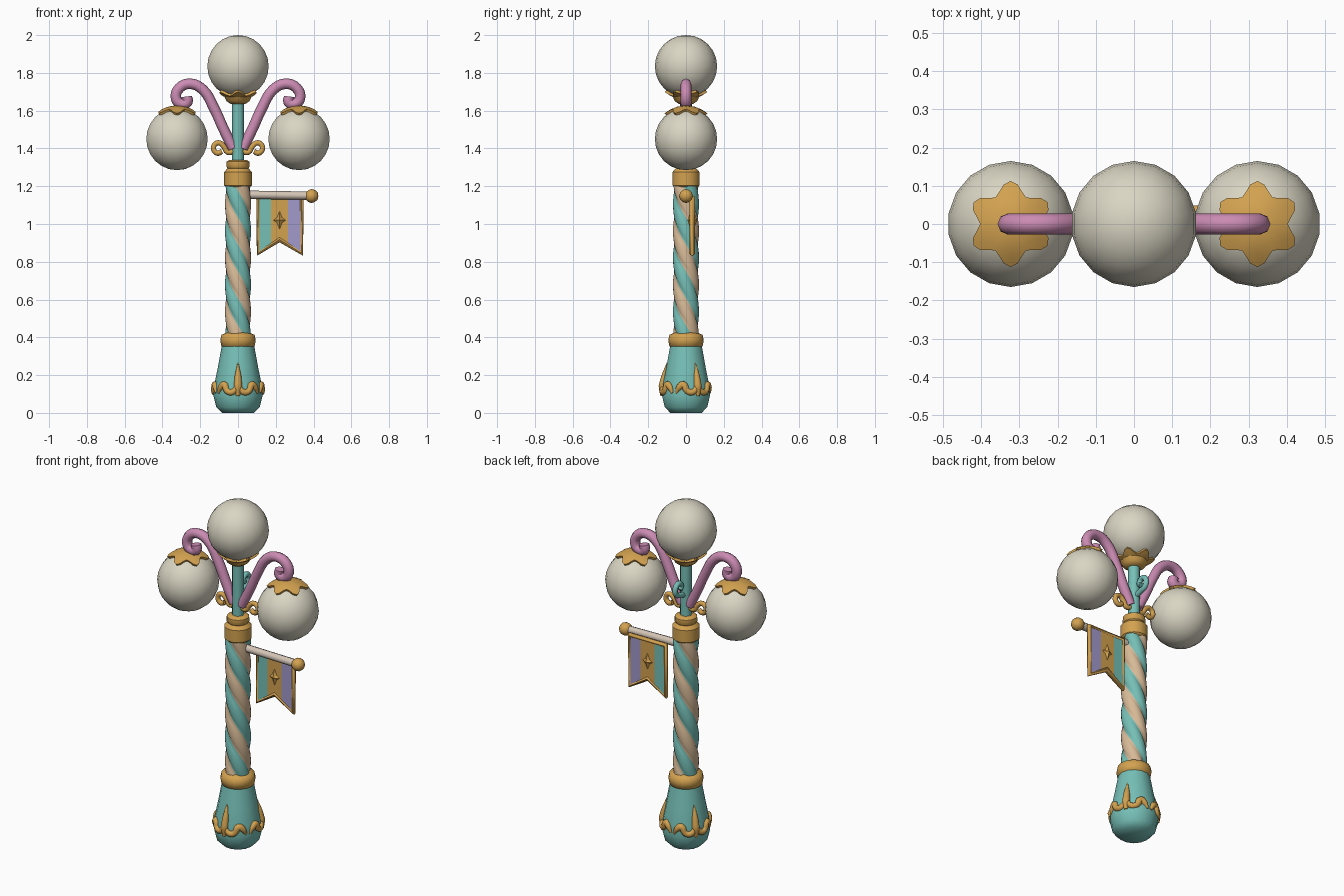
import bpy, bmesh
from math import sin, cos, pi, radians
from mathutils import Vector

if "Cube" in bpy.data.objects:
    bpy.data.objects.remove(bpy.data.objects["Cube"], do_unlink=True)


def material(name, r, g, b):
    m = bpy.data.materials.new(name)
    m.use_nodes = True
    m.diffuse_color = (r, g, b, 1)
    m.node_tree.nodes["Principled BSDF"].inputs["Base Color"].default_value = (r, g, b, 1)
    return m


GLOBE = material("globe cream", 0.70, 0.67, 0.55)
TEAL = material("teal", 0.18, 0.52, 0.47)
GOLD = material("gold", 0.65, 0.36, 0.08)
PINK = material("pink", 0.60, 0.26, 0.45)
TAN = material("tan", 0.68, 0.49, 0.31)
LAVENDER = material("lavender", 0.36, 0.32, 0.60)
POLE = material("pale beige", 0.66, 0.56, 0.47)


def finish(ob, angle=45):
    bpy.ops.object.select_all(action='DESELECT')
    ob.select_set(True)
    bpy.context.view_layer.objects.active = ob
    if ob.type == 'CURVE':
        bpy.ops.object.convert(target='MESH')
    bpy.ops.object.shade_smooth_by_angle(angle=radians(angle))
    return bpy.context.object


def from_bmesh(name, bm, mats, angle=45):
    bmesh.ops.recalc_face_normals(bm, faces=bm.faces)
    me = bpy.data.meshes.new(name)
    bm.to_mesh(me)
    bm.free()
    for m in mats:
        me.materials.append(m)
    ob = bpy.data.objects.new(name, me)
    bpy.context.collection.objects.link(ob)
    return finish(ob, angle)


def loft(bm, rings, caps=True):
    """Skin closed rings of points; returns faces with their column number."""
    rows = [[bm.verts.new(p) for p in ring] for ring in rings]
    n = len(rows[0])
    faces = [(bm.faces.new((a[j], a[(j + 1) % n], b[(j + 1) % n], b[j])), j)
             for a, b in zip(rows, rows[1:]) for j in range(n)]
    if caps:
        bm.faces.new(rows[0])
        bm.faces.new(rows[-1])
    return faces


def turned(name, profile, mat, sides=14, angle=50):
    bm = bmesh.new()
    loft(bm, [[(r * cos(2 * pi * j / sides), r * sin(2 * pi * j / sides), z)
               for j in range(sides)] for r, z in profile])
    return from_bmesh(name, bm, [mat], angle)


def tube(name, points, radius, mat, taper=None, cyclic=False, smooth=True):
    cu = bpy.data.curves.new(name, 'CURVE')
    cu.dimensions = '3D'
    cu.bevel_depth = radius
    cu.bevel_resolution = 2
    cu.resolution_u = 4
    cu.use_fill_caps = True
    sp = cu.splines.new('BEZIER')
    sp.bezier_points.add(len(points) - 1)
    sp.use_cyclic_u = cyclic
    for i, (bp, p) in enumerate(zip(sp.bezier_points, points)):
        bp.co = p
        bp.handle_left_type = bp.handle_right_type = 'AUTO' if smooth else 'VECTOR'
        bp.radius = taper[i] if taper else 1
    cu.materials.append(mat)
    ob = bpy.data.objects.new(name, cu)
    bpy.context.collection.objects.link(ob)
    return finish(ob, 60)


def prism(name, outline, y0, y1, mat):
    bm = bmesh.new()
    loft(bm, [[(x, y, z) for x, z in outline] for y in (y0, y1)])
    return from_bmesh(name, bm, [mat], 30)


def globe(name, centre, radius=0.165):
    bm = bmesh.new()
    bmesh.ops.create_uvsphere(bm, u_segments=18, v_segments=12, radius=radius)
    bmesh.ops.translate(bm, verts=bm.verts, vec=centre)
    return from_bmesh(name, bm, [GLOBE], 80)


def star_cap(name, centre, up, radius=0.177):
    """Six-lobed shell hugging a globe's pole."""
    bm = bmesh.new()
    rings = []
    for f in (0.15, 0.4, 0.7, 1):
        ring = []
        for j in range(36):
            t = 2 * pi * j / 36
            polar = f * (0.58 + 0.11 * cos(6 * (t - pi / 2)))
            ring.append(Vector(centre) + radius * Vector(
                (sin(polar) * cos(t), sin(polar) * sin(t), up * cos(polar))))
        rings.append(ring)
    # inner rim sinks under the globe surface to give thickness
    rings.append([Vector(centre) + (p - Vector(centre)) * 0.9 for p in rings[-1]])
    loft(bm, rings)
    return from_bmesh(name, bm, [GOLD], 50)


# Base and its collar
BASE = [(0.085, 0), (0.115, 0.03), (0.13, 0.09), (0.125, 0.15),
        (0.105, 0.25), (0.085, 0.36)]
turned("base", BASE, TEAL, 14, 60)
turned("base_collar", [(0.07, 0.345), (0.088, 0.353), (0.094, 0.385),
                       (0.088, 0.413), (0.06, 0.425)], GOLD, 16, 60)


def on_base(deg, z):
    for (r0, z0), (r1, z1) in zip(BASE, BASE[1:]):
        if z0 <= z <= z1:
            r = r0 + (r1 - r0) * (z - z0) / (z1 - z0) - 0.003
    return (r * cos(radians(deg)), r * sin(radians(deg)), z)


# Three leafy ornaments around the base
for k, a in enumerate((-90, 30, 150)):
    tube(f"base_leaf_{k}", [on_base(a, z) for z in (0.09, 0.14, 0.19, 0.265)],
         0.02, GOLD, taper=(0.5, 1.1, 0.9, 0.15))
    for s in (-1, 1):
        tube(f"base_scroll_{k}_{s}",
             [on_base(a + s * d, z) for d, z in
              ((0, 0.15), (13, 0.11), (27, 0.115), (37, 0.15), (47, 0.135), (55, 0.105))],
             0.017, GOLD, taper=(0.7, 1, 1, 1.1, 1, 0.4))

# Twisted four-strand column
PITCH, COLS = 0.57, 24
bm = bmesh.new()
rings = []
for i in range(43):
    z = 0.4 + 0.82 * i / 42
    ring = []
    for j in range(COLS):
        t = 2 * pi * j / COLS
        r = 0.056 + 0.013 * abs(sin(2 * t)) ** 0.6
        a = t - 3 * pi / 4 - 2 * pi * (z - 0.82) / PITCH
        ring.append((r * cos(a), r * sin(a), z))
    rings.append(ring)
for face, j in loft(bm, rings):
    face.material_index = (j // (COLS // 4)) % 2
from_bmesh("twisted_column", bm, [TEAL, TAN], 60)

# Upper collar and thin rod
turned("upper_collar", [(0.062, 1.195), (0.073, 1.205), (0.073, 1.275), (0.06, 1.29),
                        (0.055, 1.295), (0.062, 1.305), (0.06, 1.33), (0.045, 1.34)],
       GOLD, 14, 40)
turned("upper_rod", [(0.031, 1.32), (0.031, 1.66)], TEAL, 12)

# Top globe with its cup
top = (0, 0, 1.835)
globe("top_globe", top)
star_cap("top_globe_cup", top, -1)
turned("top_globe_neck", [(0.04, 1.636), (0.06, 1.65), (0.075, 1.68)], GOLD, 14)

# Side arms, globes, caps and small curls
ARM = ((0.025, 1.40), (0.075, 1.50), (0.13, 1.62), (0.185, 1.71), (0.25, 1.742),
       (0.31, 1.72), (0.328, 1.665), (0.30, 1.635), (0.268, 1.645), (0.272, 1.675))
CURL = ((0.02, 1.385), (0.055, 1.38), (0.075, 1.41), (0.105, 1.43), (0.13, 1.405),
        (0.11, 1.375), (0.085, 1.385))
for side, s in (("left", 1), ("right", -1)):
    centre = (s * 0.323, 0, 1.45)
    globe(f"{side}_globe", centre)
    star_cap(f"{side}_globe_cap", centre, 1)
    tube(f"{side}_arm", [(s * x, 0, z) for x, z in ARM], 0.028, PINK)
    tube(f"{side}_curl", [(s * x, 0, z) for x, z in CURL], 0.014, GOLD)

# Curl on the back of the rod
tube("back_curl", [(0, y, z) for y, z in
                   ((0.02, 1.46), (0.05, 1.47), (0.09, 1.485), (0.1, 1.52),
                    (0.07, 1.545), (0.045, 1.52), (0.06, 1.505))], 0.015, TEAL)

# Banner pole and knob
tube("banner_pole", [(0.05, 0, 1.155), (0.37, 0, 1.15)], 0.022, POLE, smooth=False)
bm = bmesh.new()
bmesh.ops.create_icosphere(bm, subdivisions=2, radius=0.037)
bmesh.ops.translate(bm, verts=bm.verts, vec=(0.39, 0, 1.148))
from_bmesh("pole_knob", bm, [GOLD], 30)

# Banner stripes, border and emblem
Y = 0.033
prism("banner_teal_stripe", [(0.105, 1.14), (0.175, 1.14), (0.175, 0.89), (0.105, 0.845)],
      Y - 0.009, Y + 0.009, TEAL)
prism("banner_gold_stripe", [(0.175, 1.14), (0.265, 1.14), (0.265, 0.89), (0.22, 0.92),
                             (0.175, 0.89)], Y - 0.009, Y + 0.009, GOLD)
prism("banner_lavender_stripe", [(0.265, 1.14), (0.335, 1.14), (0.335, 0.845), (0.265, 0.89)],
      Y - 0.009, Y + 0.009, LAVENDER)
tube("banner_border", [(x, Y, z) for x, z in
                       ((0.107, 1.14), (0.337, 1.14), (0.337, 0.845), (0.22, 0.918),
                        (0.107, 0.845))], 0.015, GOLD, cyclic=True, smooth=False)
bm = bmesh.new()
rim = []
for j in range(8):
    r = 0.075 if j % 4 == 0 else 0.05 if j % 2 == 0 else 0.03
    rim.append(bm.verts.new((0.22 + r * sin(pi * j / 4), Y, 1.02 + r * cos(pi * j / 4))))
for d in (-0.025, 0.025):
    peak = bm.verts.new((0.22, Y + d, 1.02))
    for j in range(8):
        bm.faces.new((rim[j], rim[(j + 1) % 8], peak))
from_bmesh("banner_emblem", bm, [GOLD], 20)
